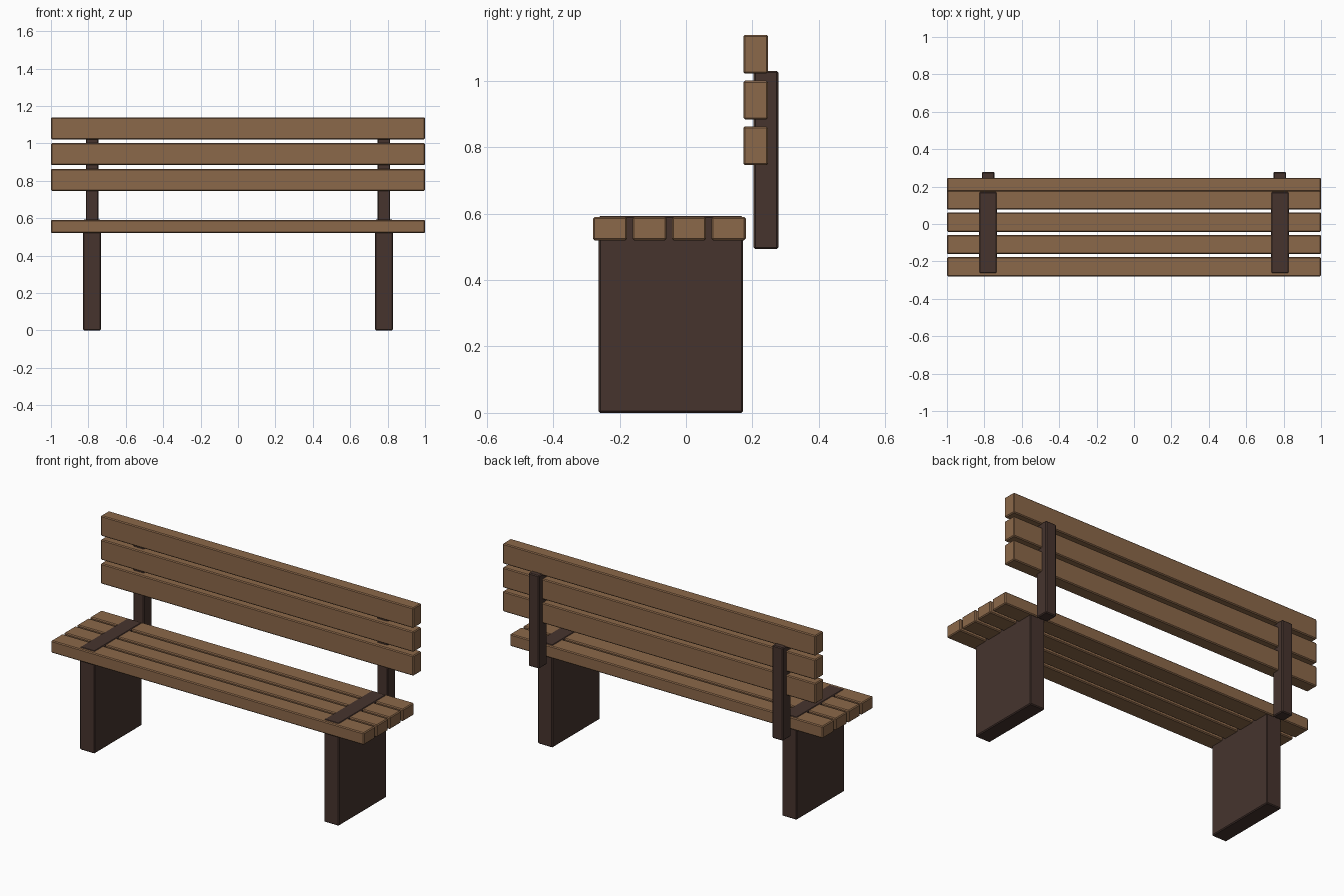
import bpy

if "Cube" in bpy.data.objects:
    bpy.data.objects.remove(bpy.data.objects["Cube"])


def material(name, rgb):
    m = bpy.data.materials.new(name)
    m.diffuse_color = (*rgb, 1.0)
    m.use_nodes = True
    m.node_tree.nodes["Principled BSDF"].inputs["Base Color"].default_value = m.diffuse_color
    return m


wood = material("warm_wood", (0.26, 0.138, 0.067))
dark = material("dark_wood", (0.061, 0.034, 0.027))


def board(name, x, y, z, mat):
    """Box spanning the given (min, max) ranges, with slightly eased edges."""
    spans = (x, y, z)
    bpy.ops.mesh.primitive_cube_add(size=1, location=[(a + b) / 2 for a, b in spans])
    ob = bpy.context.object
    ob.name = name
    ob.scale = [b - a for a, b in spans]
    bpy.ops.object.transform_apply(location=False, rotation=False, scale=True)
    ob.data.materials.append(mat)
    bevel = ob.modifiers.new("eased_edges", 'BEVEL')
    bevel.width = 0.005
    bevel.segments = 1
    return ob


# Seat slats, front to back
for i in range(4):
    y0 = -0.28 + i * 0.119
    board(f"seat_slat_{i + 1}", (-1, 1), (y0, y0 + 0.103), (0.52, 0.59), wood)

# Backrest slats, bottom to top
for i in range(3):
    z0 = 0.746 + i * 0.138
    board(f"back_slat_{i + 1}", (-1, 1), (0.173, 0.247), (z0, z0 + 0.117), wood)

# Slab legs reaching just above the seat, and backrest posts
for side, s in (("left", -1), ("right", 1)):
    board(f"{side}_leg", sorted((s * 0.733, s * 0.828)), (-0.263, 0.172), (0, 0.593), dark)
    board(f"{side}_back_post", sorted((s * 0.745, s * 0.814)), (0.204, 0.278), (0.493, 1.03), dark)
